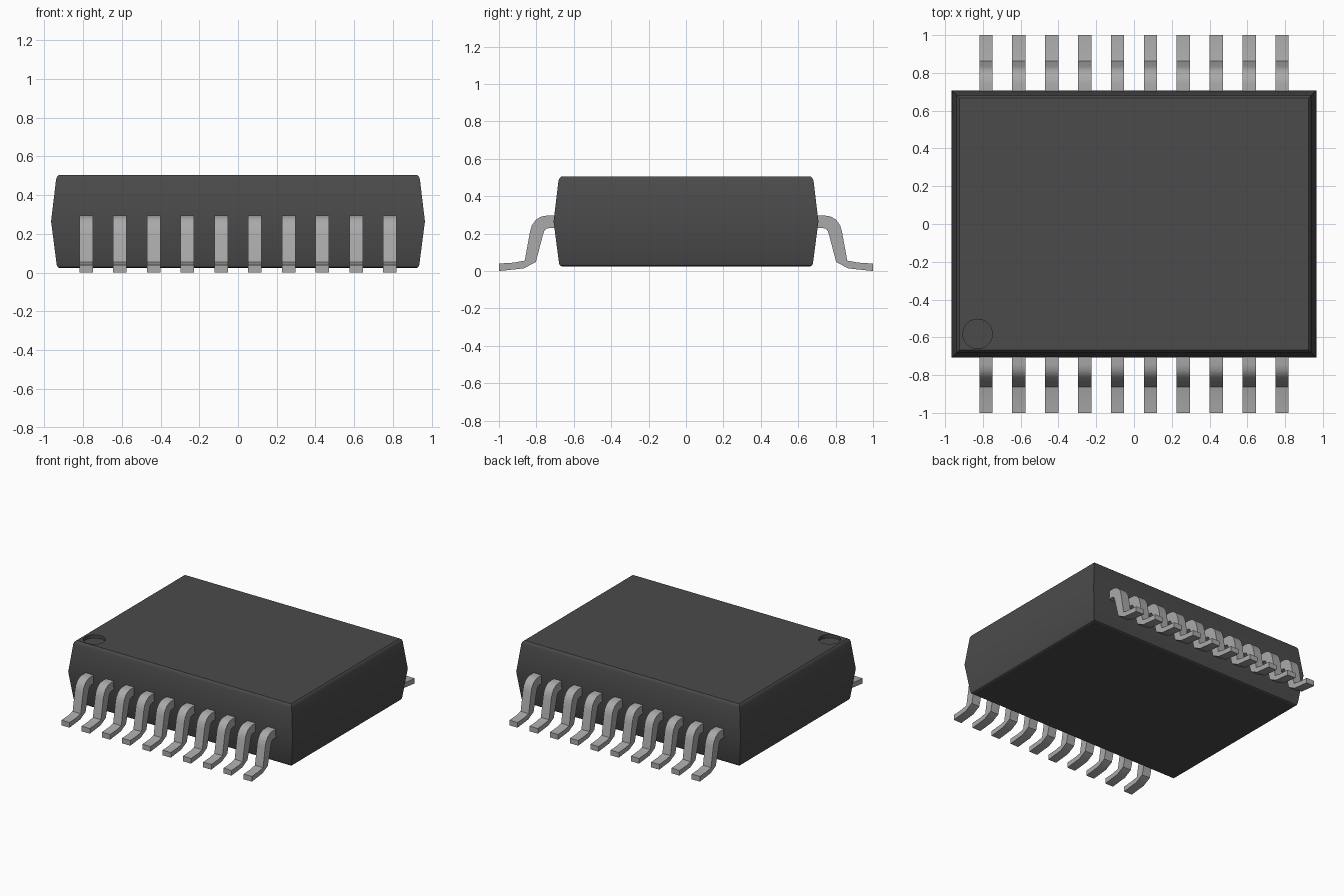
import bpy, bmesh, math
from mathutils import Matrix

old = bpy.data.objects.get("Cube")
if old:
    bpy.data.objects.remove(old, do_unlink=True)


def material(name, value):
    m = bpy.data.materials.new(name)
    m.use_nodes = True
    colour = (value, value, value, 1)
    m.diffuse_color = colour
    m.node_tree.nodes["Principled BSDF"].inputs["Base Color"].default_value = colour
    return m


def make_object(name, bm, mat):
    bmesh.ops.recalc_face_normals(bm, faces=bm.faces)
    me = bpy.data.meshes.new(name)
    bm.to_mesh(me)
    bm.free()
    me.materials.append(mat)
    ob = bpy.data.objects.new(name, me)
    bpy.context.collection.objects.link(ob)
    return ob


def smooth(ob):
    bpy.ops.object.select_all(action='DESELECT')
    ob.select_set(True)
    bpy.context.view_layer.objects.active = ob
    bpy.ops.object.shade_smooth_by_angle(angle=math.radians(30))


black = material("black plastic", 0.07)
metal = material("grey metal", 0.40)

# Package body: stacked rectangles (inset from the widest outline, height)
HALF_X, HALF_Y = 0.965, 0.708
LAYERS = [(0.042, 0.025), (0.034, 0.030), (0.029, 0.042), (0.0, 0.265),
          (0.026, 0.482), (0.032, 0.497), (0.042, 0.505)]
bm = bmesh.new()
rings = []
for inset, z in LAYERS:
    x, y = HALF_X - inset, HALF_Y - inset
    rings.append([bm.verts.new((sx * x, sy * y, z))
                  for sx, sy in ((-1, -1), (1, -1), (1, 1), (-1, 1))])
for a, b in zip(rings, rings[1:]):
    for i in range(4):
        j = (i + 1) % 4
        bm.faces.new((a[i], a[j], b[j], b[i]))
bm.faces.new(rings[0])
bm.faces.new(rings[-1])
body = make_object("package_body", bm, black)

# Round pin-one dimple sunk into the top
bm = bmesh.new()
bmesh.ops.create_cone(bm, cap_ends=True, segments=40, radius1=0.078, radius2=0.078,
                      depth=0.1, matrix=Matrix.Translation((-0.828, -0.582, 0.53)))
cutter = make_object("dimple_cutter", bm, black)
cutter.hide_render = True
cut = body.modifiers.new("dimple", 'BOOLEAN')
cut.operation = 'DIFFERENCE'
cut.solver = 'EXACT'
cut.object = cutter
bpy.context.view_layer.objects.active = body
bpy.ops.object.modifier_apply(modifier=cut.name)
bpy.data.objects.remove(cutter, do_unlink=True)
smooth(body)

# Gull-wing lead: paired outer and inner points (distance from centre, height)
OUTER = [(0.68, 0.296), (0.745, 0.296), (0.775, 0.291), (0.803, 0.274), (0.825, 0.243),
         (0.835, 0.205), (0.862, 0.056), (0.92, 0.045), (1.0, 0.040)]
INNER = [(0.68, 0.229), (0.735, 0.229), (0.745, 0.227), (0.753, 0.221), (0.759, 0.212),
         (0.763, 0.200), (0.803, 0.048), (0.868, 0.014), (1.0, 0.0)]
LEAD_WIDTH, PITCH, COUNT = 0.070, 0.1742, 10


def lead(name, x, side):
    bm = bmesh.new()
    sections = []
    for (yo, zo), (yi, zi) in zip(OUTER, INNER):
        x0, x1 = x - LEAD_WIDTH / 2, x + LEAD_WIDTH / 2
        sections.append([bm.verts.new(p) for p in (
            (x0, side * yo, zo), (x1, side * yo, zo),
            (x1, side * yi, zi), (x0, side * yi, zi))])
    for a, b in zip(sections, sections[1:]):
        for i in range(4):
            j = (i + 1) % 4
            bm.faces.new((a[i], a[j], b[j], b[i]))
    bm.faces.new(sections[0])
    bm.faces.new(sections[-1])
    smooth(make_object(name, bm, metal))


# Ten leads along the front and ten along the back
for side, label in ((-1, "front"), (1, "back")):
    for n in range(COUNT):
        lead(f"{label}_lead_{n + 1}", (n - (COUNT - 1) / 2) * PITCH, side)
